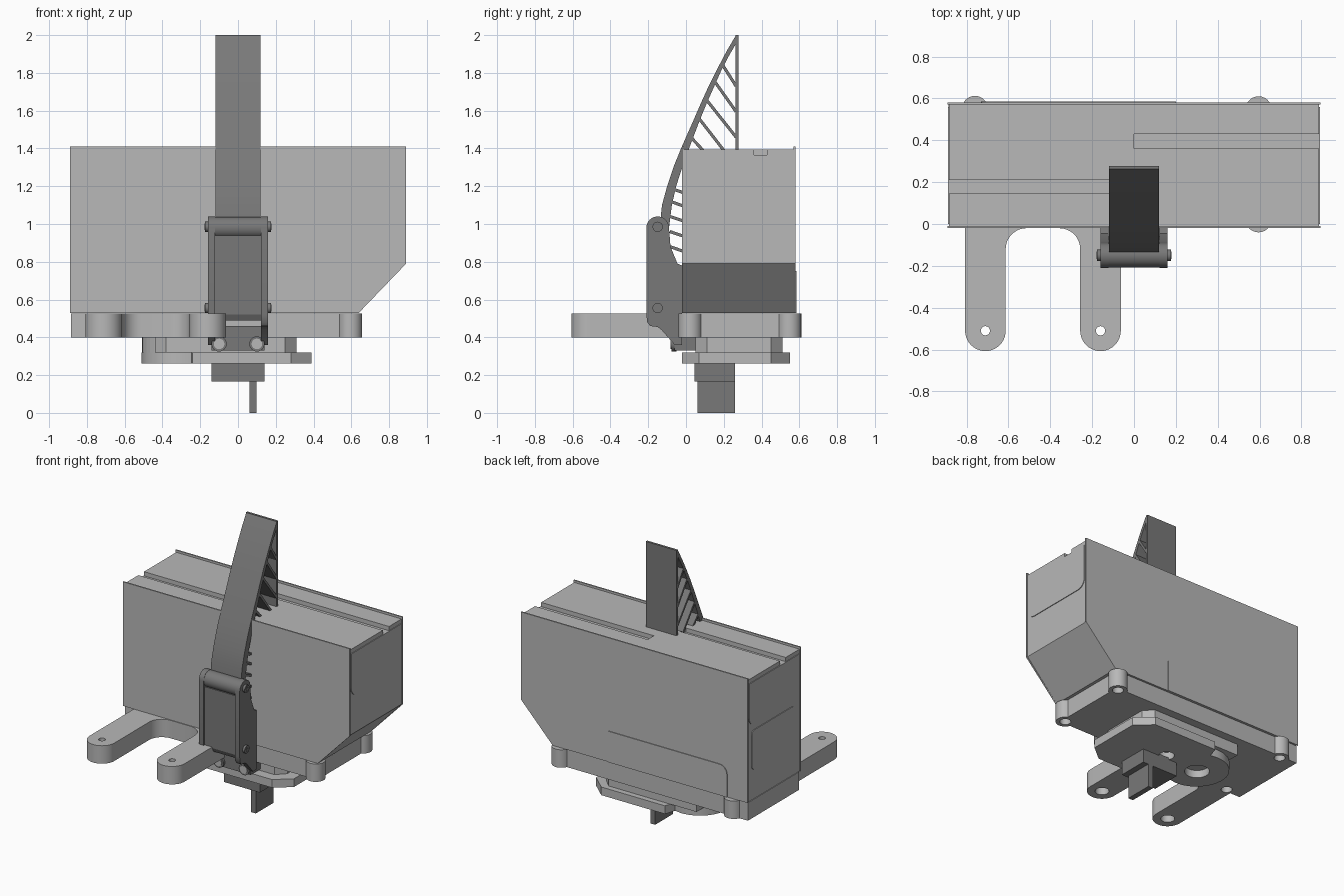
import bpy, bmesh, math
from mathutils import Vector

if "Cube" in bpy.data.objects:
    bpy.data.objects.remove(bpy.data.objects["Cube"], do_unlink=True)


def material(name, v):
    m = bpy.data.materials.new(name)
    m.use_nodes = True
    m.diffuse_color = (v, v, v, 1)
    m.node_tree.nodes["Principled BSDF"].inputs["Base Color"].default_value = (v, v, v, 1)
    return m


LIGHT = material("light grey", 0.48)
DARK = material("dark grey", 0.19)


def arc(cx, cy, r, a0, a1, n=12):
    """Points on an arc, angles in degrees."""
    angles = [math.radians(a0 + (a1 - a0) * i / n) for i in range(n + 1)]
    return [(cx + r * math.cos(a), cy + r * math.sin(a)) for a in angles]


def prism(name, pts, axis, lo, hi, mat):
    """Extrude a 2D profile along an axis: x takes (y,z), y takes (x,z), z takes (x,y)."""
    place = {"x": lambda p: (lo, p[0], p[1]),
             "y": lambda p: (p[0], lo, p[1]),
             "z": lambda p: (p[0], p[1], lo)}[axis]
    bm = bmesh.new()
    face = bm.faces.new([bm.verts.new(place(p)) for p in pts])
    ext = bmesh.ops.extrude_face_region(bm, geom=[face])
    step = Vector([hi - lo if a == axis else 0 for a in "xyz"])
    bmesh.ops.translate(bm, vec=step, verts=[g for g in ext["geom"] if isinstance(g, bmesh.types.BMVert)])
    bmesh.ops.recalc_face_normals(bm, faces=bm.faces)
    mesh = bpy.data.meshes.new(name)
    bm.to_mesh(mesh)
    bm.free()
    mesh.materials.append(mat)
    ob = bpy.data.objects.new(name, mesh)
    bpy.context.collection.objects.link(ob)
    return ob


def box(name, x, y, z, mat):
    return prism(name, [(x[0], y[0]), (x[1], y[0]), (x[1], y[1]), (x[0], y[1])], "z", z[0], z[1], mat)


def cyl(name, c, r, axis, lo, hi, mat, n=24):
    return prism(name, arc(c[0], c[1], r, 0, 360 - 360 / n, n - 1), axis, lo, hi, mat)


def cut(ob, cutters):
    """Subtract the cutters, bake the result and remove them."""
    for c in cutters:
        c.hide_render = True
        mod = ob.modifiers.new("cut", "BOOLEAN")
        mod.operation, mod.solver, mod.object = "DIFFERENCE", "EXACT", c
    bpy.context.view_layer.update()
    dg = bpy.context.evaluated_depsgraph_get()
    mesh = bpy.data.meshes.new_from_object(ob.evaluated_get(dg))
    ob.modifiers.clear()
    ob.data = mesh
    for c in cutters:
        bpy.data.objects.remove(c, do_unlink=True)


def smooth(ob):
    bpy.ops.object.select_all(action="DESELECT")
    ob.select_set(True)
    bpy.context.view_layer.objects.active = ob
    bpy.ops.object.shade_smooth_by_angle(angle=math.radians(30))


# Case: core with slotted top, between taller front and back panels
def case_profile(x, top):
    return [(-x, 0.53), (0.64, 0.53), (x, 0.79), (x, top), (-x, top)]


core = prism("case_core", case_profile(0.884, 1.395), "y", -0.01, 0.57, LIGHT)
cut(core, [box("slot", (-1, -0.1), (0.145, 0.21), (1.365, 1.5), LIGHT),
           box("slot", (0, 1), (0.36, 0.43), (1.365, 1.5), LIGHT)])
prism("case_front_panel", case_profile(0.89, 1.41), "y", -0.02, -0.01, LIGHT)
prism("case_back_panel", case_profile(0.89, 1.41), "y", 0.57, 0.58, LIGHT)

# Thin rounded panels on the case ends and back
end_upper = arc(0.06, 1.12, 0.06, 180, 270, 6) + arc(0.5, 1.12, 0.06, 270, 360, 6) + [(0.56, 1.365), (0, 1.365)]
for side, s in (("left", 1), ("right", -1)):
    prism(side + "_end_panel", end_upper, "x", s * 0.883, s * 0.889, LIGHT)
hatch = (arc(0.08, 0.77, 0.03, 180, 270, 4) + arc(0.5, 0.77, 0.03, 270, 360, 4)
         + arc(0.5, 0.99, 0.03, 0, 90, 4) + arc(0.08, 0.99, 0.03, 90, 180, 4))
prism("right_end_hatch", hatch, "x", -0.889, -0.883, LIGHT)
prism("back_raised_panel", [(-0.73, 0.53), (0.2, 0.53), (0.2, 0.75)] + arc(-0.67, 0.69, 0.06, 90, 180, 6),
      "y", 0.579, 0.585, LIGHT)

# Mounting plate with two arms and rounded screw ears
outline = (arc(-0.71, -0.51, 0.097, 180, 360, 20)
           + arc(-0.513, -0.12, 0.1, 180, 90) + arc(-0.357, -0.12, 0.1, 90, 0)
           + arc(-0.16, -0.51, 0.097, 180, 360, 20) + [(-0.063, 0.0)]
           + arc(0.595, 0.022, 0.062, 200, 425, 16) + arc(0.595, 0.548, 0.062, -65, 160, 16)
           + arc(-0.76, 0.55, 0.062, 20, 160)
           + [(-0.885, 0.57), (-0.885, 0.0), (-0.807, 0.0)])
plate = prism("mounting_plate", outline, "z", 0.40, 0.527, LIGHT)
holes = []
for x in (-0.71, -0.16):
    holes += [cyl("hole", (x, -0.51), 0.022, "z", 0.3, 0.6, LIGHT),
              cyl("hole", (x, -0.51), 0.045, "z", 0.3, 0.46, LIGHT)]
for x, y in ((0.595, 0.022), (0.595, 0.548), (-0.76, 0.55), (-0.76, 0.02)):
    holes.append(cyl("hole", (x, y), 0.036, "z", 0.3, 0.5, LIGHT))
cut(plate, holes)
smooth(plate)

# Lower base: chamfered flange, spacer above it and raised end tab
flange = prism("base_flange", [(0.28, -0.02), (0.39, 0.07), (0.39, 0.45), (0.28, 0.55), (-0.22, 0.55)]
               + arc(-0.3, 0.27, 0.21, 75, 285, 14) + [(-0.24, -0.02)], "z", 0.262, 0.32, LIGHT)
spacer = prism("base_spacer", [(-0.44, 0.1), (-0.38, 0.05), (0.25, 0.05), (0.31, 0.11),
                               (0.31, 0.45), (0.25, 0.51), (-0.44, 0.51)], "z", 0.32, 0.405, LIGHT)
prism("base_end_tab", arc(-0.3, 0.27, 0.208, 125, 235, 12), "z", 0.30, 0.402, LIGHT)
cut(flange, [cyl("hole", (-0.31, 0.26), 0.08, "z", 0.2, 0.315, LIGHT),
             cyl("hole", (-0.03, 0.29), 0.05, "z", 0.2, 0.315, LIGHT)])
smooth(flange)

# Drive block and blade underneath
box("drive_block", (-0.14, 0.14), (0.045, 0.26), (0.165, 0.275), DARK)
box("drive_blade", (0.06, 0.098), (0.06, 0.26), (0.0, 0.2), DARK)

# Hinge housing: two cheeks, inner cover, hinge barrel and foot
cheek = ([(-0.205, 0.48), (-0.21, 0.52)] + arc(-0.15, 0.98, 0.06, 180, 0)
         + [(-0.082, 0.88), (-0.045, 0.79), (-0.02, 0.78), (-0.02, 0.36), (-0.06, 0.36),
            (-0.13, 0.44), (-0.15, 0.455), (-0.19, 0.46)])
for side, s in (("left", 1), ("right", -1)):
    smooth(prism(side + "_housing_cheek", cheek, "x", s * 0.122, s * 0.16, DARK))
    for level, z in (("upper", 0.985), ("lower", 0.555)):
        smooth(cyl(f"{side}_{level}_screw", (-0.15, z), 0.027, "x", s * 0.155, s * 0.176, DARK))
        for k in (0, 1):
            a, b = (0.018, 0.004) if k else (0.004, 0.018)
            prism(f"{side}_{level}_screw_cross", [(-0.15 - a, z - b), (-0.15 + a, z - b),
                  (-0.15 + a, z + b), (-0.15 - a, z + b)], "x", s * 0.175, s * 0.178, DARK)
    smooth(cyl(side + "_foot_boss", (s * 0.1, 0.365), 0.04, "y", -0.078, -0.05, DARK))
    smooth(cyl(side + "_foot_boss_cap", (s * 0.1, 0.365), 0.028, "y", -0.082, -0.07, LIGHT))
smooth(cyl("hinge_barrel", (-0.15, 0.98), 0.058, "x", -0.125, 0.125, DARK, 32))
prism("housing_cover", [(-0.185, 0.49), (-0.2, 0.52), (-0.2, 0.94), (-0.1, 0.94), (-0.06, 0.8), (-0.06, 0.49)],
      "x", -0.125, 0.125, DARK)
box("housing_foot", (-0.14, 0.14), (-0.06, 0.05), (0.33, 0.46), DARK)

# Lever: curved skin, upright back strip and diagonal ribs
W = 0.12
outer = [(-0.14, 0.98), (-0.127, 1.1), (-0.1, 1.2), (-0.065, 1.305), (-0.022, 1.41), (0.04, 1.55),
         (0.079, 1.64), (0.12, 1.73), (0.165, 1.82), (0.215, 1.915), (0.265, 2.0)]
inner = [(0.265, 1.955), (0.23, 1.895), (0.19, 1.82), (0.15, 1.73), (0.11, 1.64), (0.073, 1.55),
         (0.02, 1.41), (-0.02, 1.3), (-0.052, 1.2), (-0.075, 1.1), (-0.09, 0.98)]
smooth(prism("lever_skin", outer + inner, "x", -W, W, DARK))
box("lever_back_strip", (-W, W), (0.262, 0.278), (1.38, 2.0), DARK)
ribs = [((0.195, 1.84), (0.265, 1.73)), ((0.155, 1.75), (0.265, 1.595)), ((0.11, 1.655), (0.265, 1.46)),
        ((0.068, 1.56), (0.2, 1.39)), ((0.025, 1.46), (0.09, 1.39))]
ribs += [((-0.085, z), (-0.012, z - 0.025)) for z in (0.88, 0.96, 1.04, 1.12, 1.19)]
for i, (a, b) in enumerate(ribs):
    d = Vector((b[0] - a[0], b[1] - a[1])).normalized() * 0.008
    n = (-d.y, d.x)
    prism(f"lever_rib_{i + 1}", [(a[0] + n[0], a[1] + n[1]), (b[0] + n[0], b[1] + n[1]),
                                 (b[0] - n[0], b[1] - n[1]), (a[0] - n[0], a[1] - n[1])], "x", -W, W, DARK)
